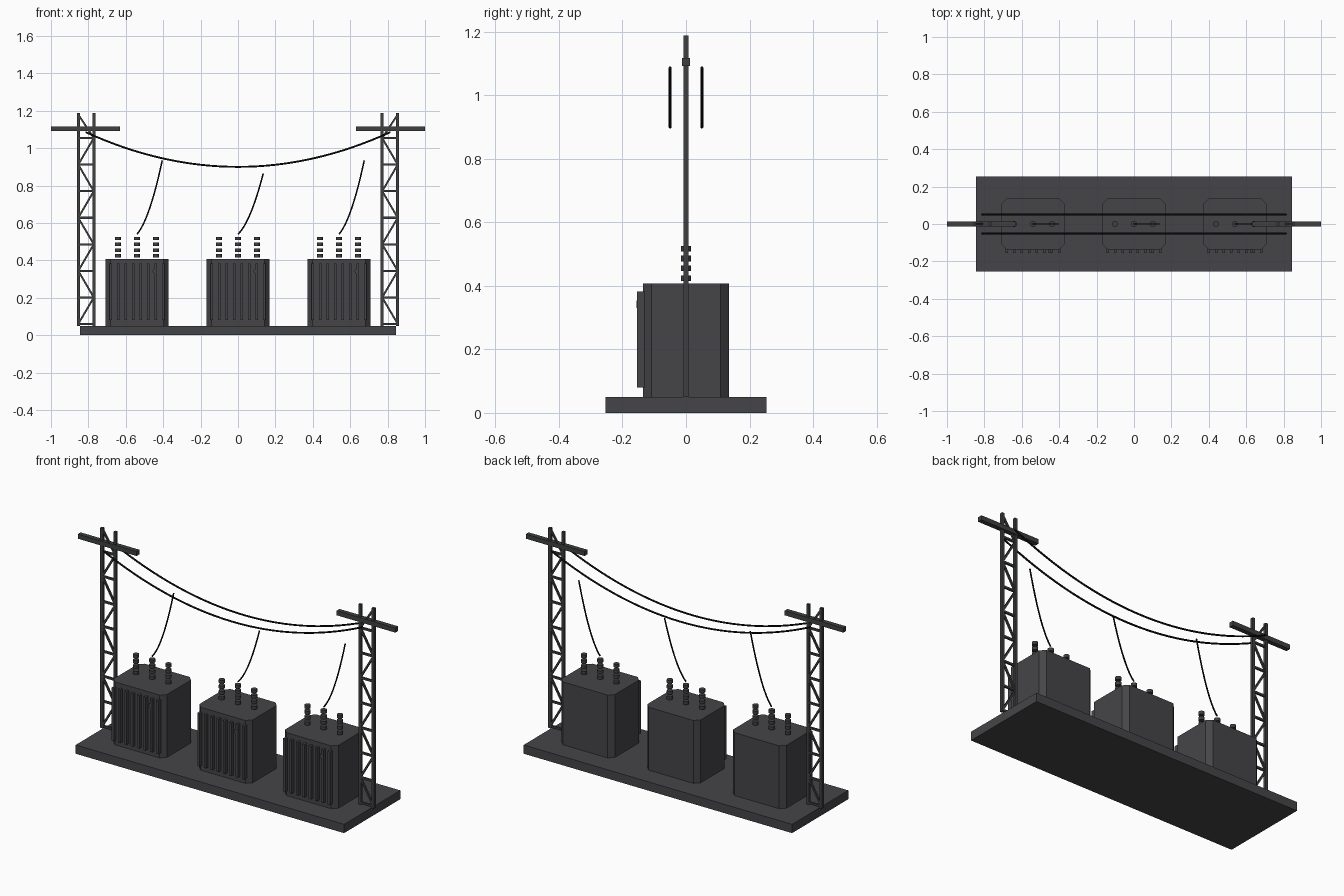
import bpy, bmesh, math
from mathutils import Vector, Matrix

if "Cube" in bpy.data.objects:
    bpy.data.objects.remove(bpy.data.objects["Cube"])


def material(name, rgb):
    m = bpy.data.materials.new(name)
    m.diffuse_color = (*rgb, 1)
    m.use_nodes = True
    m.node_tree.nodes["Principled BSDF"].inputs["Base Color"].default_value = m.diffuse_color
    return m


GREY = material("dark grey", (0.060, 0.060, 0.066))
STEEL = material("tower steel", (0.050, 0.051, 0.053))
BLACK = material("wire black", (0.004, 0.004, 0.004))


def finish(name, bm, mat):
    me = bpy.data.meshes.new(name)
    bmesh.ops.recalc_face_normals(bm, faces=bm.faces)
    bm.to_mesh(me)
    bm.free()
    me.materials.append(mat)
    ob = bpy.data.objects.new(name, me)
    bpy.context.collection.objects.link(ob)
    return ob


def add_box(bm, lo, hi):
    lo, hi = Vector(lo), Vector(hi)
    m = Matrix.Translation((lo + hi) / 2) @ Matrix.Diagonal((*(hi - lo), 1))
    return bmesh.ops.create_cube(bm, size=1, matrix=m)["verts"]


def add_beam(bm, a, b, w):
    a, b = Vector(a), Vector(b)
    d = b - a
    rot = d.to_track_quat('Z', 'Y').to_matrix().to_4x4()
    m = Matrix.Translation((a + b) / 2) @ rot @ Matrix.Diagonal((w, w, d.length, 1))
    bmesh.ops.create_cube(bm, size=1, matrix=m)


def add_disc(bm, centre, r, h, rot=Matrix()):
    bmesh.ops.create_cone(bm, cap_ends=True, segments=16, radius1=r, radius2=r, depth=h,
                          matrix=Matrix.Translation(centre) @ rot)


def wire(name, pts, r):
    cu = bpy.data.curves.new(name, 'CURVE')
    cu.dimensions = '3D'
    cu.bevel_depth = r
    cu.bevel_resolution = 2
    cu.use_fill_caps = True
    sp = cu.splines.new('POLY')
    sp.points.add(len(pts) - 1)
    for p, c in zip(sp.points, pts):
        p.co = (*c, 1)
    cu.materials.append(BLACK)
    bpy.context.collection.objects.link(bpy.data.objects.new(name, cu))


# Base slab
bm = bmesh.new()
add_box(bm, (-0.845, -0.253, 0), (0.845, 0.253, 0.05))
finish("base_slab", bm, GREY)

for i, (cx, lead_top) in enumerate([(-0.54, 0.935), (0, 0.865), (0.54, 0.935)]):
    # Tank with chamfered upright corners
    bm = bmesh.new()
    add_box(bm, (cx - 0.168, -0.135, 0.05), (cx + 0.168, 0.135, 0.408))
    upright = [e for e in bm.edges if abs(e.verts[0].co.z - e.verts[1].co.z) > 0.1]
    bmesh.ops.bevel(bm, geom=upright, offset=0.027, segments=1, affect='EDGES')
    finish(f"transformer_tank_{i}", bm, GREY)

    # Cooling fins on the front
    bm = bmesh.new()
    for k in range(8):
        x = cx + (k - 3.5) * 0.04
        add_box(bm, (x - 0.007, -0.155, 0.08), (x + 0.007, -0.130, 0.382))
    finish(f"cooling_fins_{i}", bm, GREY)

    # Round gauge
    bm = bmesh.new()
    add_disc(bm, (cx + 0.095, -0.145, 0.342), 0.012, 0.022, Matrix.Rotation(math.pi / 2, 4, 'X'))
    finish(f"gauge_{i}", bm, GREY)

    # Insulator discs, three stacks of four
    bm = bmesh.new()
    for dx in (-0.102, 0, 0.102):
        for k in range(4):
            add_disc(bm, (cx + dx, 0, 0.424 + k * 0.031), 0.016, 0.018)
    finish(f"insulator_discs_{i}", bm, STEEL)

    # Lead rising from the middle insulator
    pts = []
    for k in range(13):
        s = k / 12
        pts.append((cx + 0.135 * s, 0, 0.54 + (lead_top - 0.54) * (0.4 * s + 0.6 * s * s)))
    wire(f"lead_wire_{i}", pts, 0.004)

for side, label in ((-1, "left"), (1, "right")):
    # Lattice tower: two legs, rungs and zigzag braces
    inner, outer = side * 0.771, side * 0.854
    bm = bmesh.new()
    for x in (inner, outer):
        add_box(bm, (x - 0.008, -0.008, 0.05), (x + 0.008, 0.008, 1.188))
    step = 0.142
    for k in range(8):
        z = 0.06 + k * step
        add_beam(bm, (inner, 0, z), (outer, 0, z), 0.011)
        a, b = (outer, inner) if k % 2 == 0 else (inner, outer)
        add_beam(bm, (a, 0, z), (b, 0, min(z + step, 1.18)), 0.010)
    finish(f"{label}_tower", bm, STEEL)

    # Crossarm
    bm = bmesh.new()
    x0, x1 = sorted((side * 0.63, side * 1.0))
    add_box(bm, (x0, -0.013, 1.091), (x1, 0.013, 1.117))
    finish(f"{label}_crossarm", bm, STEEL)

# Two sagging span wires
for y, label in ((-0.05, "front"), (0.05, "back")):
    pts = []
    for k in range(33):
        t = k / 16 - 1
        pts.append((0.815 * t, y, 0.90 + 0.186 * t * t))
    wire(f"{label}_span_wire", pts, 0.005)
